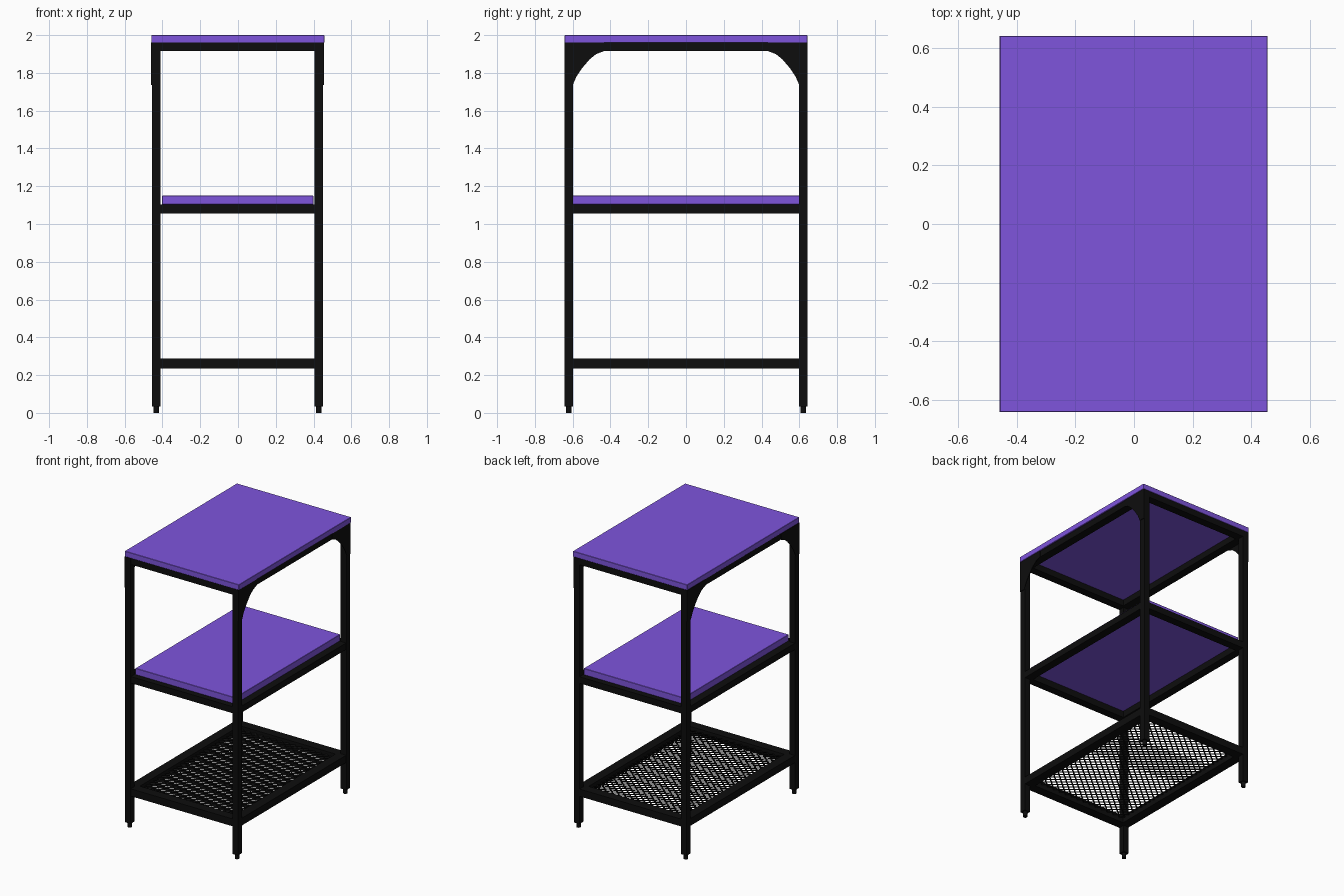
import bpy, bmesh, math

if "Cube" in bpy.data.objects:
    bpy.data.objects.remove(bpy.data.objects["Cube"])

CX = -0.003          # frame sits a hair off centre under the top
LX, LY = 0.453, 0.643  # outer half-size of the leg frame
T = 0.045            # tube size


def material(name, rgb):
    m = bpy.data.materials.new(name)
    m.diffuse_color = (*rgb, 1)
    m.use_nodes = True
    m.node_tree.nodes["Principled BSDF"].inputs["Base Color"].default_value = m.diffuse_color
    return m


black = material("black_metal", (0.004, 0.004, 0.004))
purple = material("purple_board", (0.21, 0.09, 0.72))


def make(name, verts, faces, mat):
    me = bpy.data.meshes.new(name)
    me.from_pydata(verts, [], faces)
    bm = bmesh.new()
    bm.from_mesh(me)
    bmesh.ops.recalc_face_normals(bm, faces=bm.faces)
    bm.to_mesh(me)
    bm.free()
    me.materials.append(mat)
    ob = bpy.data.objects.new(name, me)
    bpy.context.collection.objects.link(ob)
    return ob


def box(name, x0, x1, y0, y1, z0, z1, mat, bevel=0):
    v = [(x, y, z) for x in (x0, x1) for y in (y0, y1) for z in (z0, z1)]
    f = [(0, 1, 3, 2), (4, 6, 7, 5), (0, 4, 5, 1), (2, 3, 7, 6), (0, 2, 6, 4), (1, 5, 7, 3)]
    ob = make(name, v, f, mat)
    if bevel:
        b = ob.modifiers.new("edge", 'BEVEL')
        b.width, b.segments = bevel, 1
    return ob


# boards
box("top_board", -0.459, 0.457, -0.643, 0.643, 1.96, 2.0, purple, 0.002)
box("middle_board", -0.402, 0.399, -0.602, 0.602, 1.103, 1.15, purple, 0.002)

# legs, feet and corner gussets
arc = [(0.60, 1.735), (0.58, 1.78), (0.55, 1.825), (0.51, 1.872), (0.475, 1.9), (0.435, 1.915)]
profile = arc + [(0.435, 1.96), (LY, 1.96), (LY, 1.735)]
for sx, side in ((-1, "left"), (1, "right")):
    for sy, end in ((-1, "front"), (1, "back")):
        xs = sorted((CX + sx * LX, CX + sx * (LX - T)))
        ys = sorted((sy * LY, sy * (LY - T)))
        box(f"{end}_{side}_leg", *xs, *ys, 0.035, 1.96, black)
        bpy.ops.mesh.primitive_cylinder_add(
            vertices=16, radius=0.015, depth=0.04,
            location=(sum(xs) / 2, sum(ys) / 2, 0.02))
        foot = bpy.context.object
        foot.name = f"{end}_{side}_foot"
        foot.data.materials.append(black)
        bpy.ops.object.shade_smooth_by_angle()
        n = len(profile)
        verts = [(CX + sx * x, sy * y, z) for x in (LX - 0.001, LX + 0.004) for y, z in profile]
        faces = [tuple(range(n)), tuple(range(n, 2 * n))]
        faces += [(i, (i + 1) % n, n + (i + 1) % n, n + i) for i in range(n)]
        make(f"{end}_{side}_gusset", verts, faces, black)


# rail frames between the legs
def frame(level, z0, z1, w):
    for s, n in ((-1, "left"), (1, "right")):
        xs = sorted((CX + s * (LX - 0.001), CX + s * (LX - w)))
        box(f"{level}_{n}_rail", *xs, -LY + T, LY - T, z0, z1, black)
    for s, n in ((-1, "front"), (1, "back")):
        ys = sorted((s * (LY - 0.001), s * (LY - w)))
        box(f"{level}_{n}_rail", CX - LX + T, CX + LX - T, *ys, z0, z1, black)


frame("top", 1.915, 1.96, 0.06)
frame("middle", 1.055, 1.102, 0.06)
frame("bottom", 0.235, 0.288, 0.07)

# expanded metal shelf: zigzag strands tilted towards +x
PX, PY, W, TH = 0.026, 0.022, 0.007, 0.0015
c = math.sqrt(0.5)
section = [((-u * W + t * TH) * c, (u * W + t * TH) * c)
           for u, t in ((-1, -1), (1, -1), (1, 1), (-1, 1))]
cols, rows = 29, 53
verts, faces = [], []
for i in range(cols):
    x0 = CX + (i - (cols - 1) / 2) * PX
    for j in range(rows):
        x = x0 + PX / 2 * (-1) ** (i + j)
        y = (j - (rows - 1) / 2) * PY
        base = len(verts)
        verts += [(x + dx, y, 0.265 + dz) for dx, dz in section]
        if j:
            faces += [(base - 4 + k, base - 4 + (k + 1) % 4, base + (k + 1) % 4, base + k)
                      for k in range(4)]
make("mesh_shelf", verts, faces, black)
